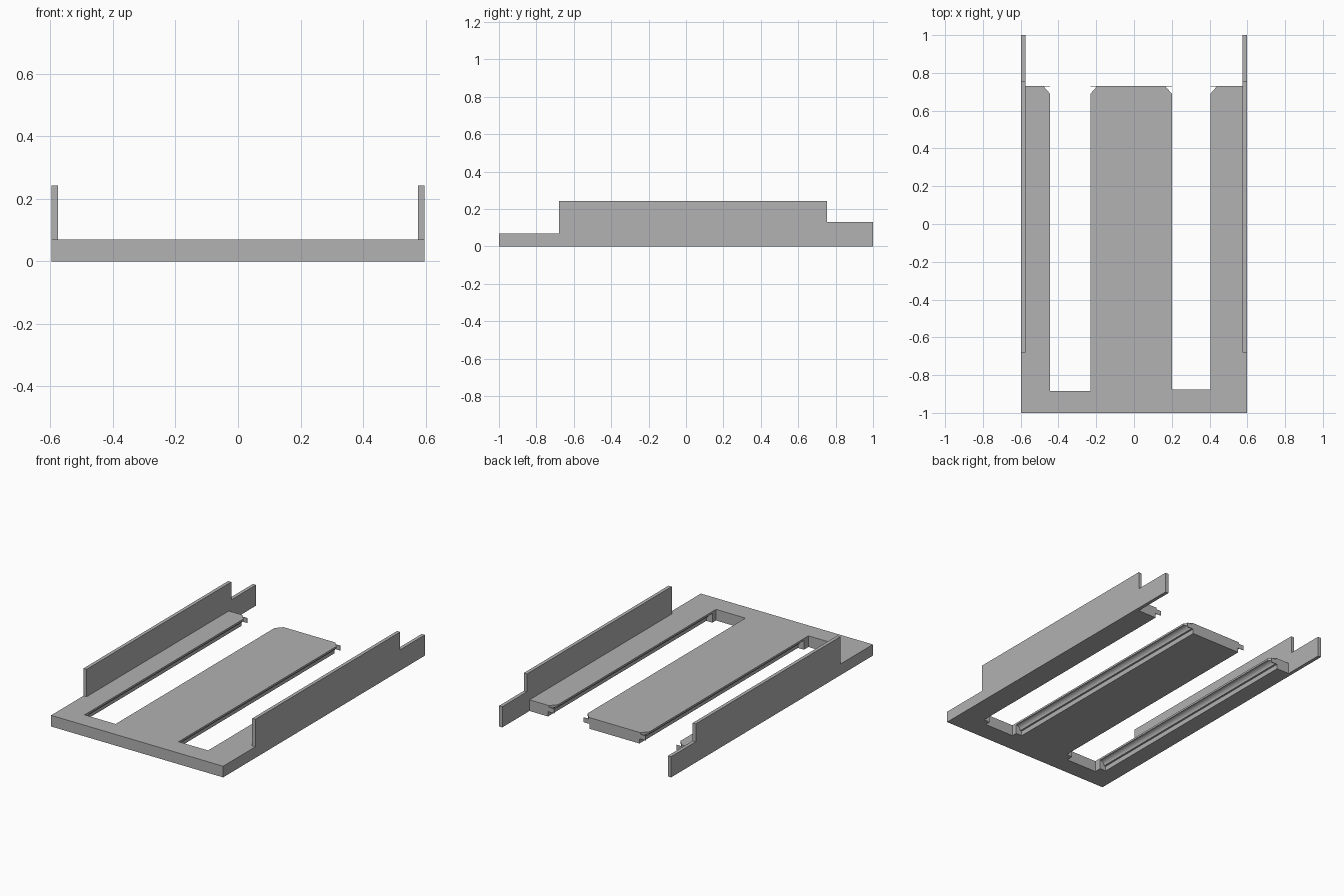
import bpy, bmesh, math
from mathutils import Vector

cube = bpy.data.objects.get("Cube")
if cube:
    bpy.data.objects.remove(cube, do_unlink=True)

grey = bpy.data.materials.new("plain_grey")
grey.use_nodes = True
colour = (0.445, 0.445, 0.445, 1)
grey.diffuse_color = colour
grey.node_tree.nodes["Principled BSDF"].inputs["Base Color"].default_value = colour

THICK = 0.07      # plate thickness
RAIL = 0.575      # inner face of the rails
EDGE = 0.597      # outer face of the rails
REAR = 0.73       # rear end of the plate
GROOVE = -0.84    # where the undercut grooves start


def prism(name, points, offset, corners=()):
    """Extrude a closed 3D outline, then trim rear corners with vertical planes."""
    bm = bmesh.new()
    face = bm.faces.new([bm.verts.new(p) for p in points])
    moved = bmesh.ops.extrude_face_region(bm, geom=[face], use_keep_orig=True)
    verts = [v for v in moved["geom"] if isinstance(v, bmesh.types.BMVert)]
    bmesh.ops.translate(bm, verts=verts, vec=offset)
    for lip, side in corners:
        bmesh.ops.bisect_plane(
            bm, geom=bm.verts[:] + bm.edges[:] + bm.faces[:],
            plane_co=(lip, REAR - 0.04, 0), plane_no=(side * 0.04, 0.035, 0),
            clear_outer=True)
        open_edges = [e for e in bm.edges if e.is_boundary]
        bmesh.ops.holes_fill(bm, edges=open_edges, sides=0)
    bmesh.ops.recalc_face_normals(bm, faces=bm.faces[:])
    mesh = bpy.data.meshes.new(name)
    bm.to_mesh(mesh)
    bm.free()
    mesh.materials.append(grey)
    obj = bpy.data.objects.new(name, mesh)
    bpy.context.collection.objects.link(obj)
    return obj


def lip_profile(lip, side):
    """Undercut slot wall from top to bottom; side is the way the wall faces."""
    steps = [(0, THICK)]
    for i in range(9):
        a = math.radians(90 - i * 90 / 8)
        steps.append((0.03 * math.cos(a), 0.03 + 0.028 * math.sin(a)))
    steps += [(0.042, 0.03), (0.042, 0)]
    return [(lip - side * d, z) for d, z in steps]


def fin(name, lip, side):
    """Thin upright sheet closing the groove at the rear."""
    x0, x1 = lip, lip - side * 0.045
    outline = [(x0, REAR, 0.03), (x1, REAR, 0.03), (x1, REAR, 0.06), (x0, REAR, 0.06)]
    prism(name, outline, Vector((0, -0.003, 0)))


def lengthwise(name, section, corners):
    prism(name, [(x, GROOVE, z) for x, z in section],
          Vector((0, REAR - GROOVE, 0)), corners)


# Front bar with the square slot ends
R_IN, R_OUT, L_IN, L_OUT = 0.2, 0.405, -0.23, -0.445
outline = [(-RAIL, -1), (RAIL, -1), (RAIL, GROOVE),
           (R_OUT, GROOVE), (R_OUT, -0.875), (R_IN, -0.875), (R_IN, GROOVE),
           (L_IN, GROOVE), (L_IN, -0.885), (L_OUT, -0.885), (L_OUT, GROOVE),
           (-RAIL, GROOVE)]
prism("front_bar", [(x, y, 0) for x, y in outline], Vector((0, 0, THICK)))

# Centre panel, grooved on both sides
lengthwise("centre_panel",
           lip_profile(R_IN, 1) + lip_profile(L_IN, -1)[::-1],
           [(R_IN, 1), (L_IN, -1)])

# Side panels, grooved on the slot side
for name, lip, wall in (("left", R_OUT, -1), ("right", L_OUT, 1)):
    edge = -wall * RAIL
    lengthwise(name + "_panel",
               lip_profile(lip, wall) + [(edge, 0), (edge, THICK)],
               [(lip, wall)])
    fin(name + "_panel_fin", lip, wall)
fin("centre_left_fin", R_IN, 1)
fin("centre_right_fin", L_IN, -1)

# Stepped side rails
rail = [(-1, 0), (1, 0), (1, 0.13), (0.755, 0.13), (0.755, 0.242),
        (-0.68, 0.242), (-0.68, THICK), (-1, THICK)]
for name, side in (("left_rail", 1), ("right_rail", -1)):
    prism(name, [(side * RAIL, y, z) for y, z in rail],
          Vector((side * (EDGE - RAIL), 0, 0)))
